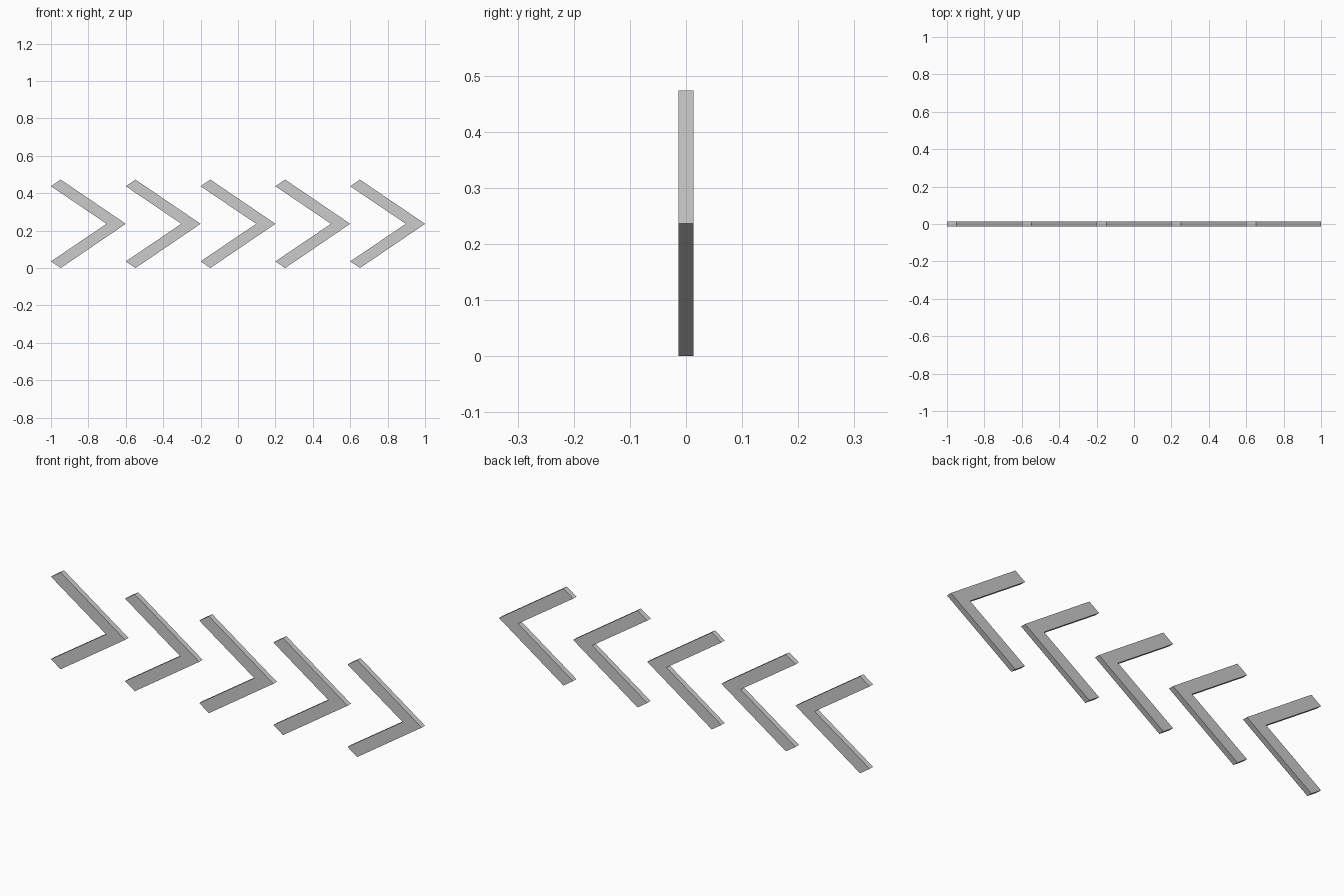
import bpy, bmesh

if "Cube" in bpy.data.objects:
    bpy.data.objects.remove(bpy.data.objects["Cube"])

THICK = 0.026
MID = 0.2365   # height of the tip
PITCH = 0.4

# Upper half of the chevron profile (x, height above tip line), tip at x = 0
tip, outer, end, inner = (0.0, 0.0), (-0.348, 0.2365), (-0.4, 0.201), (-0.103, 0.0)


def chevron(name, tip_x):
    profile = [tip, outer, end, inner,
               (end[0], -end[1]), (outer[0], -outer[1])]
    bm = bmesh.new()
    verts = [bm.verts.new((tip_x + x, -THICK / 2, MID + z)) for x, z in profile]
    face = bm.faces.new(verts)
    # Extrude the flat profile through its thickness
    res = bmesh.ops.extrude_face_region(bm, geom=[face], use_keep_orig=True)
    moved = [g for g in res["geom"] if isinstance(g, bmesh.types.BMVert)]
    bmesh.ops.translate(bm, verts=moved, vec=(0, THICK, 0))
    bmesh.ops.recalc_face_normals(bm, faces=bm.faces)
    mesh = bpy.data.meshes.new(name)
    bm.to_mesh(mesh)
    bm.free()
    obj = bpy.data.objects.new(name, mesh)
    bpy.context.collection.objects.link(obj)
    return obj


# Row of five chevrons pointing to +x
for i in range(5):
    chevron(f"chevron_{i + 1}", -0.6 + PITCH * i)
